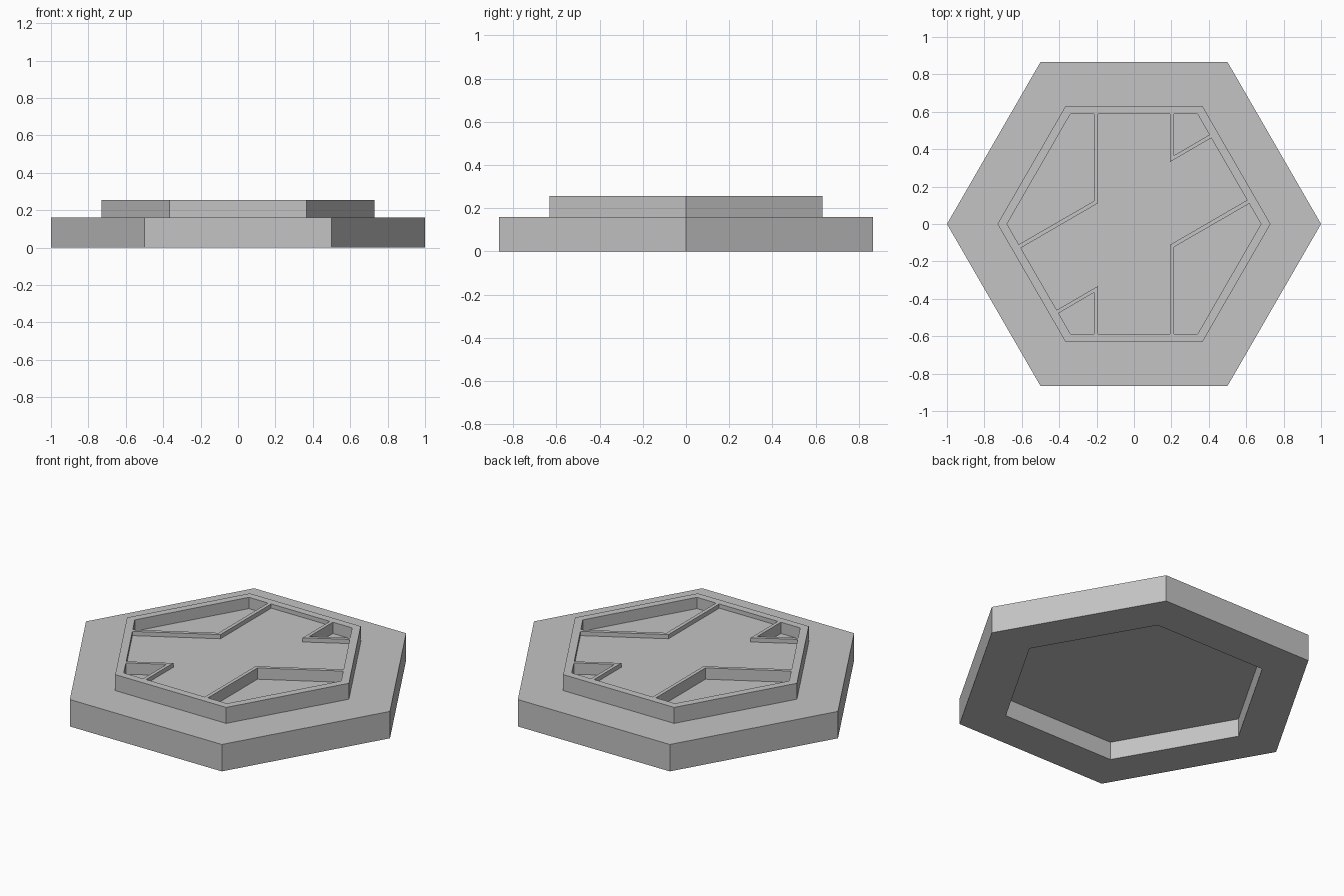
import bpy, bmesh, math
from mathutils import Vector

if "Cube" in bpy.data.objects:
    bpy.data.objects.remove(bpy.data.objects["Cube"])

grey = bpy.data.materials.new("plain grey")
grey.use_nodes = True
colour = (0.55, 0.55, 0.55, 1)
grey.diffuse_color = colour
grey.node_tree.nodes["Principled BSDF"].inputs["Base Color"].default_value = colour

TOP = 0.255


def hexagon(radius):
    return [(radius * math.cos(math.radians(60 * i)),
             radius * math.sin(math.radians(60 * i))) for i in range(6)]


def add_prism(bm, outline, low, high):
    face = bm.faces.new([bm.verts.new((x, y, low)) for x, y in outline])
    new = bmesh.ops.extrude_face_region(bm, geom=[face])["geom"]
    moved = [v for v in new if isinstance(v, bmesh.types.BMVert)]
    bmesh.ops.translate(bm, verts=moved, vec=Vector((0, 0, high - low)))


def make_object(name, bm):
    bmesh.ops.recalc_face_normals(bm, faces=bm.faces)
    mesh = bpy.data.meshes.new(name)
    bm.to_mesh(mesh)
    bm.free()
    mesh.materials.append(grey)
    obj = bpy.data.objects.new(name, mesh)
    bpy.context.collection.objects.link(obj)
    return obj


def turned(points):
    return [(-x, -y) for x, y in points]


# Two-tier hexagonal body with a stacking recess underneath
bm = bmesh.new()
tiers = [(0.735, 0.107), (0.735, 0), (1, 0), (1, 0.16), (0.73, 0.16), (0.73, TOP)]
rings = [[bm.verts.new((x, y, z)) for x, y in hexagon(r)] for r, z in tiers]
for a, b in zip(rings, rings[1:]):
    for i in range(6):
        j = (i + 1) % 6
        bm.faces.new((a[i], a[j], b[j], b[i]))
bm.faces.new(rings[0])
bm.faces.new(rings[-1])
tile = make_object("hexagonal_tile", bm)

# Pocket outlines, repeated by a half turn
large_pocket = [(-0.34, 0.588), (-0.214, 0.588), (-0.214, 0.123),
                (-0.616, -0.109), (-0.679, 0)]
small_pocket = [(0.213, 0.588), (0.34, 0.588), (0.403, 0.477), (0.213, 0.366)]
half_centre = [(-0.193, 0.588), (0.193, 0.588), (0.193, 0.332),
               (0.413, 0.46), (0.605, 0.128), (0.193, -0.111)]

# Deep side pockets and a shallow centre, leaving thin dividing walls
bm = bmesh.new()
for pocket in (large_pocket, small_pocket):
    add_prism(bm, pocket, 0.188, TOP + 0.1)
    add_prism(bm, turned(pocket), 0.188, TOP + 0.1)
add_prism(bm, half_centre + turned(half_centre), 0.23, TOP + 0.1)
cutter = make_object("pocket_cutter", bm)
cutter.hide_render = True

# Cut the pockets and bake the result
cut = tile.modifiers.new("pockets", "BOOLEAN")
cut.operation = "DIFFERENCE"
cut.solver = "EXACT"
cut.object = cutter
bpy.context.view_layer.update()
graph = bpy.context.evaluated_depsgraph_get()
baked = bpy.data.meshes.new_from_object(tile.evaluated_get(graph))
tile.modifiers.clear()
tile.data = baked
bpy.data.objects.remove(cutter)
